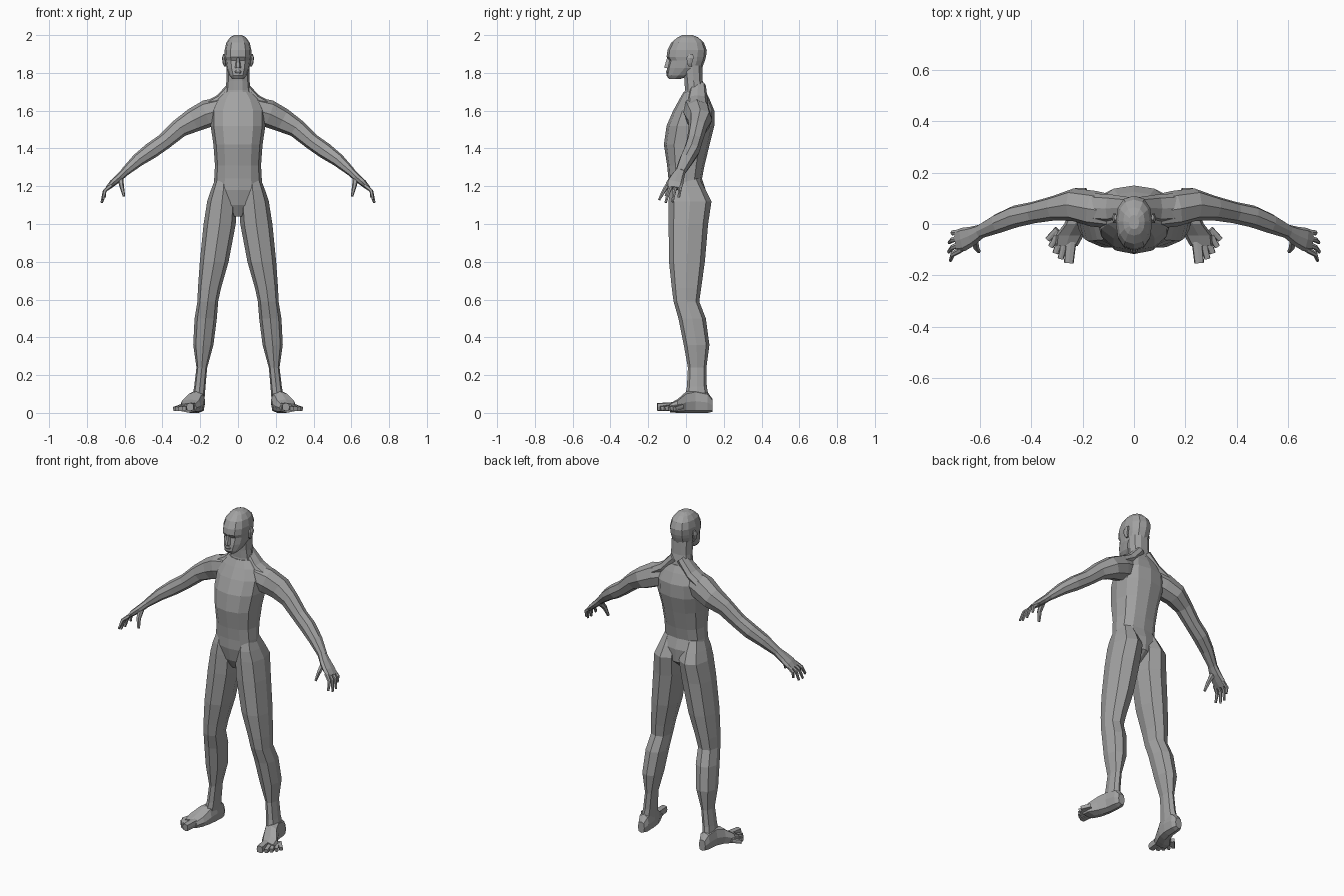
import bpy, bmesh, math
from mathutils import Vector

skin = bpy.data.materials.new("plain grey")
skin.diffuse_color = (0.36, 0.36, 0.36, 1)
X, Y, Z = Vector((1, 0, 0)), Vector((0, 1, 0)), Vector((0, 0, 1))


def tube(name, secs, sides=8, axis=None, ref=Y, power=0.85, mirror=True):
    """Loft faceted rings (x, y, z, radius across, radius along ref)."""
    bm = bmesh.new()
    rings = []
    pts = [Vector(s[:3]) for s in secs]
    for i, s in enumerate(secs):
        t = axis or (pts[min(i + 1, len(pts) - 1)] - pts[max(i - 1, 0)]).normalized()
        v = (ref - t * ref.dot(t)).normalized()
        u = v.cross(t)
        ring = []
        for k in range(sides):
            a = 2 * math.pi * k / sides
            c, d = math.cos(a), math.sin(a)
            c = math.copysign(abs(c) ** power, c)
            d = math.copysign(abs(d) ** power, d)
            ring.append(bm.verts.new(pts[i] + u * c * s[3] + v * d * s[4]))
        rings.append(ring)
    for a, b in zip(rings, rings[1:]):
        for k in range(sides):
            j = (k + 1) % sides
            bm.faces.new((a[k], a[j], b[j], b[k]))
    bm.faces.new(rings[0])
    bm.faces.new(rings[-1])
    bmesh.ops.recalc_face_normals(bm, faces=bm.faces)
    me = bpy.data.meshes.new(name)
    bm.to_mesh(me)
    bm.free()
    me.materials.append(skin)
    ob = bpy.data.objects.new(name, me)
    bpy.context.collection.objects.link(ob)
    if mirror:
        ob.modifiers.new("mirror", 'MIRROR').use_mirror_merge = False
    return ob


def slab(z, x0, x1, y0, y1):
    """Horizontal section from its extents."""
    return ((x0 + x1) / 2, (y0 + y1) / 2, z, (x1 - x0) / 2, (y1 - y0) / 2)


def stack(name, rows, sides):
    """Centred loft from rows of (height, half width, front, back)."""
    return tube(name, [slab(z, -w, w, a, b) for z, w, a, b in rows],
                sides, axis=Z, mirror=False)


# Torso, from crotch to collar
stack("torso", [
    (1.04, 0.025, -0.04, 0.03), (1.10, 0.09, -0.075, 0.10), (1.18, 0.128, -0.093, 0.105),
    (1.24, 0.126, -0.093, 0.085), (1.31, 0.122, -0.10, 0.098), (1.42, 0.130, -0.117, 0.125),
    (1.52, 0.145, -0.103, 0.150), (1.60, 0.145, -0.068, 0.150), (1.66, 0.115, -0.035, 0.125),
    (1.70, 0.075, -0.012, 0.105)], 12)

# Neck and head
stack("neck", [(1.64, 0.085, -0.02, 0.115), (1.71, 0.066, -0.008, 0.10),
               (1.76, 0.061, -0.01, 0.09), (1.84, 0.060, -0.02, 0.088)], 10)
stack("head", [
    (1.768, 0.030, -0.090, -0.03), (1.785, 0.045, -0.103, 0.02), (1.825, 0.061, -0.100, 0.085),
    (1.865, 0.067, -0.090, 0.100), (1.885, 0.070, -0.103, 0.106), (1.92, 0.071, -0.098, 0.110),
    (1.96, 0.062, -0.078, 0.095), (1.988, 0.042, -0.045, 0.065), (2.0, 0.020, -0.02, 0.035)], 12)
stack("nose", [(1.825, 0.017, -0.117, -0.07), (1.84, 0.014, -0.115, -0.07),
               (1.88, 0.008, -0.102, -0.07)], 6)
stack("lips", [(1.795, 0.015, -0.104, -0.06), (1.805, 0.024, -0.109, -0.06),
               (1.815, 0.015, -0.105, -0.06)], 6)
tube("ear", [(0.068, 0.022, 1.835, 0.006, 0.010), (0.073, 0.018, 1.85, 0.008, 0.015),
             (0.076, 0.022, 1.88, 0.009, 0.021), (0.072, 0.026, 1.90, 0.006, 0.012)], 6, axis=Z)

# Slope from neck to shoulder
tube("trapezius", [(0.02, 0.065, 1.735, 0.03, 0.04), (0.09, 0.06, 1.657, 0.032, 0.055),
                   (0.17, 0.065, 1.61, 0.035, 0.055)], 8)

# Arm, from inside the chest to the wrist
tube("arm", [
    (0.07, 0.045, 1.61, 0.065, 0.065), (0.16, 0.06, 1.585, 0.073, 0.070),
    (0.235, 0.075, 1.55, 0.064, 0.064), (0.31, 0.062, 1.507, 0.050, 0.048),
    (0.39, 0.045, 1.437, 0.043, 0.042), (0.46, 0.030, 1.388, 0.043, 0.043),
    (0.53, 0.002, 1.338, 0.035, 0.038), (0.60, -0.030, 1.275, 0.023, 0.027)], 8)

# Hand
tube("palm", [(0.59, -0.026, 1.284, 0.022, 0.026), (0.63, -0.047, 1.245, 0.021, 0.038),
              (0.665, -0.060, 1.215, 0.018, 0.046), (0.69, -0.066, 1.19, 0.012, 0.042)], 8)
fingers = {"index_finger": (-0.098, 0.715, -0.142, 1.128), "middle_finger": (-0.076, 0.722, -0.108, 1.113),
           "ring_finger": (-0.053, 0.720, -0.072, 1.116), "little_finger": (-0.031, 0.706, -0.038, 1.140)}
for name, (y, tx, ty, tz) in fingers.items():
    tube(name, [(0.672, y, 1.205, 0.011, 0.012),
                (0.706, y * 0.55 + ty * 0.45, 1.175, 0.010, 0.010),
                (tx, ty, tz, 0.006, 0.007)], 6)
tube("thumb", [(0.622, -0.055, 1.24, 0.016, 0.018), (0.616, -0.088, 1.20, 0.012, 0.014),
               (0.604, -0.106, 1.148, 0.007, 0.008)], 6)

# Leg, from hip to ankle
leg = [(1.24, 0.03, 0.120, -0.07, 0.07), (1.18, 0.012, 0.143, -0.088, 0.105),
       (1.12, 0.006, 0.163, -0.092, 0.135), (1.0, 0.012, 0.182, -0.092, 0.117),
       (0.80, 0.050, 0.202, -0.090, 0.100), (0.66, 0.090, 0.212, -0.075, 0.080),
       (0.59, 0.105, 0.215, -0.066, 0.070), (0.50, 0.112, 0.230, -0.040, 0.105),
       (0.36, 0.130, 0.237, -0.012, 0.124), (0.24, 0.163, 0.220, 0.010, 0.108),
       (0.14, 0.172, 0.232, 0.005, 0.110), (0.06, 0.178, 0.245, -0.010, 0.125)]
tube("leg", [slab(*r) for r in leg], 8, axis=Z)

# Foot and toes
tube("foot", [
    (0.208, 0.140, 0.040, 0.022, 0.034), (0.208, 0.115, 0.055, 0.034, 0.055),
    (0.212, 0.05, 0.062, 0.038, 0.062), (0.226, 0.0, 0.056, 0.046, 0.056),
    (0.252, -0.045, 0.036, 0.056, 0.036), (0.264, -0.085, 0.027, 0.045, 0.024)],
    8, axis=-Y, ref=Z, power=0.7)
for i, (x0, y0, x1, y1, r) in enumerate([
        (0.245, -0.065, 0.254, -0.152, 0.021), (0.268, -0.06, 0.286, -0.135, 0.013),
        (0.284, -0.05, 0.306, -0.113, 0.013), (0.294, -0.035, 0.324, -0.088, 0.012),
        (0.298, -0.02, 0.336, -0.060, 0.012)]):
    tube(f"toe_{i + 1}", [(x0, y0, 0.034, r, r * 1.1), (x1, y1, r * 1.1 + 0.008, r * 0.9, r)],
         8, ref=Z, power=0.5)
